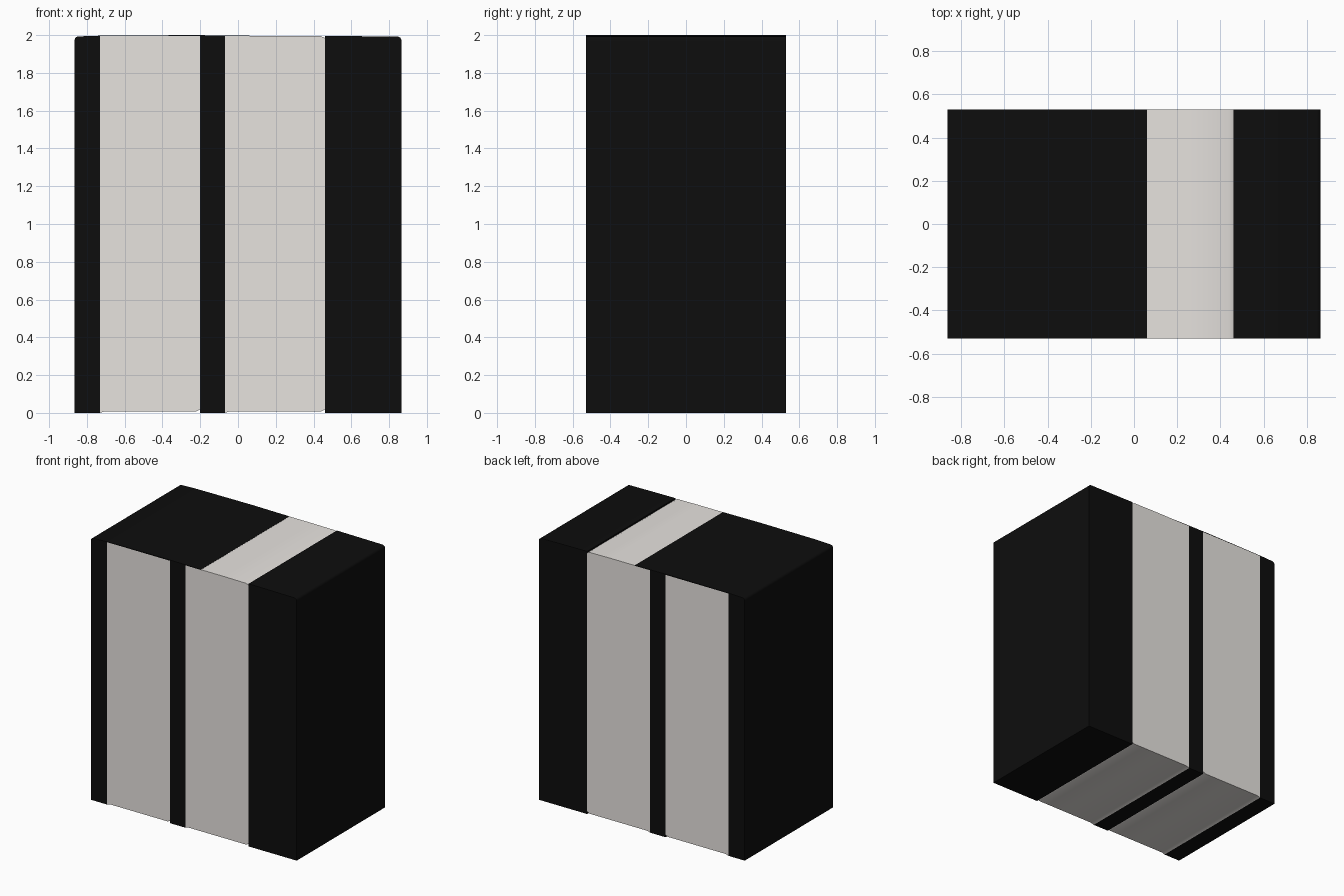
import bpy, bmesh, math

if "Cube" in bpy.data.objects:
    bpy.data.objects.remove(bpy.data.objects["Cube"])

DEPTH = 1.06


def material(name, rgb):
    m = bpy.data.materials.new(name)
    m.diffuse_color = (*rgb, 1)
    m.use_nodes = True
    m.node_tree.nodes["Principled BSDF"].inputs["Base Color"].default_value = m.diffuse_color
    return m


BLACK = material("black", (0.004, 0.004, 0.004))
LIGHT = material("light_grey", (0.80, 0.77, 0.74))


def prism(name, profile, mat, angle=35):
    """Extrude an x-z outline along y."""
    bm = bmesh.new()
    face = bm.faces.new([bm.verts.new((x, -DEPTH / 2, z)) for x, z in profile])
    ext = bmesh.ops.extrude_face_region(bm, geom=[face])
    bmesh.ops.translate(bm, vec=(0, DEPTH, 0),
                        verts=[v for v in ext["geom"] if isinstance(v, bmesh.types.BMVert)])
    bmesh.ops.recalc_face_normals(bm, faces=bm.faces)
    mesh = bpy.data.meshes.new(name)
    bm.to_mesh(mesh)
    bm.free()
    mesh.materials.append(mat)
    ob = bpy.data.objects.new(name, mesh)
    bpy.context.collection.objects.link(ob)
    bpy.ops.object.select_all(action="DESELECT")
    ob.select_set(True)
    bpy.context.view_layer.objects.active = ob
    bpy.ops.object.shade_smooth_by_angle(angle=math.radians(angle))
    return ob


# Light panels, with slightly hollowed undersides
def panel(name, x0, x1, top):
    prism(name, [(x0, 0), (x0 + 0.025, 0.008), (x1 - 0.25, 0.008), (x1 - 0.02, 0.008),
                 (x1, 0.018)] + top, LIGHT)


panel("left_panel", -0.73, -0.20, [(-0.20, 1.994), (-0.73, 1.994)])
panel("right_panel", -0.07, 0.46, [(0.46, 1.985), (0.44, 1.994), (0.26, 1.996),
                                   (0.06, 1.996), (0.06, 1.994), (-0.07, 1.994)])


# Black outer bars, with a rounded upper outer corner
def bar(name, inner, outer, top):
    s = 1 if outer > inner else -1
    r = 0.02
    arc = [(outer - s * r * (1 - math.cos(a)), top - r + r * math.sin(a))
           for a in (math.radians(i * 22.5) for i in range(5))]
    prism(name, [(inner, 0), (outer, 0)] + arc + [(inner, top + 0.004)], BLACK)


bar("left_bar", -0.73, -0.865, 1.993)
bar("right_bar", 0.46, 0.865, 1.992)
prism("middle_bar", [(-0.20, 0), (-0.07, 0), (-0.07, 1.994), (-0.20, 1.994)], BLACK)

# Thin black cap over the left part of the top
prism("top_cap", [(-0.73, 1.994), (0.06, 1.994), (0.06, 1.997), (-0.25, 2.0), (-0.73, 1.997)], BLACK)
